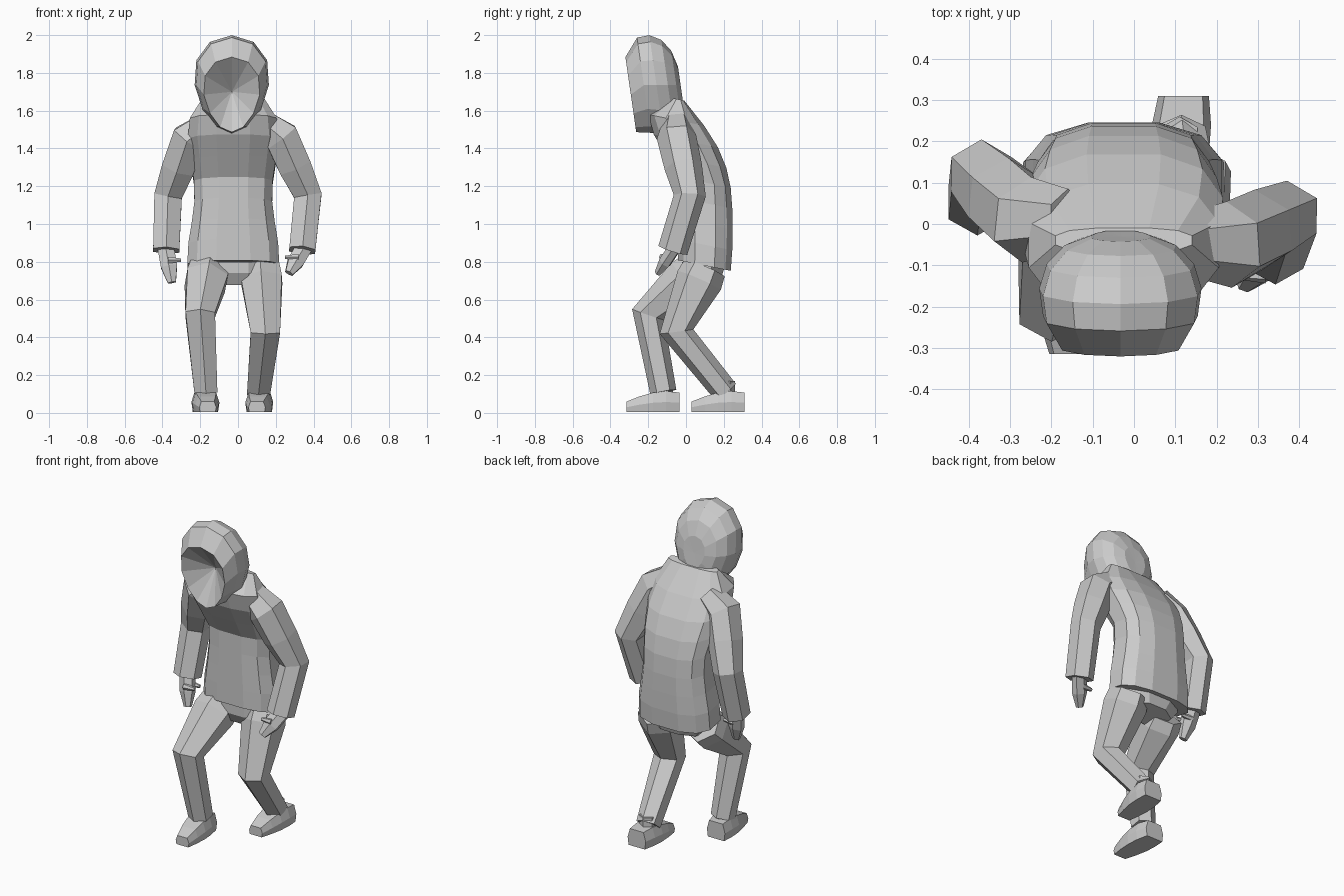
import bpy, bmesh
from math import sin, cos, pi, copysign
from mathutils import Vector

cube = bpy.data.objects.get("Cube")
if cube:
    bpy.data.objects.remove(cube)

COLOUR = (.6, .6, .6, 1)
grey = bpy.data.materials.new("plain grey")
grey.use_nodes = True
grey.diffuse_color = COLOUR
grey.node_tree.nodes["Principled BSDF"].inputs["Base Color"].default_value = COLOUR


def skin(name, rings):
    """Flat-shaded closed skin over rings that all have the same point count."""
    bm = bmesh.new()
    loops = [[bm.verts.new(point) for point in points] for points in rings]
    for near, far in zip(loops, loops[1:]):
        for i in range(len(near)):
            bm.faces.new((near[i - 1], near[i], far[i], far[i - 1]))
    bm.faces.new(loops[0])
    bm.faces.new(loops[-1])
    # Rings shrunk to a point become a clean tip
    bmesh.ops.remove_doubles(bm, verts=bm.verts, dist=.0001)
    bmesh.ops.recalc_face_normals(bm, faces=bm.faces)
    mesh = bpy.data.meshes.new(name)
    bm.to_mesh(mesh)
    bm.free()
    mesh.materials.append(grey)
    bpy.context.collection.objects.link(bpy.data.objects.new(name, mesh))


def ring(centre, side, depth, count, power=1):
    """Ellipse spanned by two half-axis vectors; a power under one squares it."""
    def squared(value):
        return copysign(abs(value) ** power, value)
    angles = [2 * pi * (i + .5) / count for i in range(count)]
    return [centre + side * squared(cos(a)) + depth * squared(sin(a)) for a in angles]


def limb(name, joints, radii, flat=1, count=6):
    """Tapered tube through the joints, mitred where it bends."""
    points = [Vector(joint) for joint in joints]
    steps = [(b - a).normalized() for a, b in zip(points, points[1:])]
    rings = []
    for i, (point, radius) in enumerate(zip(points, radii)):
        along = steps[max(i - 1, 0)] + steps[min(i, len(steps) - 1)]
        side = Vector((0, 1, 0)).cross(along).normalized()
        depth = side.cross(along).normalized()
        rings.append(ring(point, side * radius, depth * radius * flat, count))
    skin(name, rings)


def clamp(value):
    return min(max(value, 0), 1)


# Sweater: the back curls over, the chest juts out above the belly
def sweater_ring(z):
    back = .25 - .9 * abs(z - 1) ** 3
    chest = .12 * clamp((z - 1.22) / .2) + .25 * max(z - 1.4, 0)
    front = 2 * max(z - 1.58, 0) - .045 - chest
    width = min(.23 + .02 * cos(9 * (z - .8)), .17 + .6 * (1.66 - z))
    half = (back - front) / 2
    centre = Vector((-.025, front + half, z))
    return ring(centre, Vector((width, 0, 0)), Vector((0, half, -half / 5)),
                count=12, power=.75)


skin("sweater", [sweater_ring(.78 + .11 * i) for i in range(9)])


# Arms: sleeve, cuffed hand, thumb and finger
def arm(name, mirror, shoulder, elbow, wrist, reach):
    shoulder, elbow, wrist = Vector(shoulder), Vector(elbow), Vector(wrist)
    inward = Vector((-mirror, 0, 0))
    root = shoulder + inward * .1 + Vector((0, 0, .08))
    limb(name + "_sleeve",
         [root, shoulder, shoulder.lerp(elbow, .5), elbow, wrist],
         radii=[.075, .105, .1, .085, .08])
    tip = wrist + Vector(reach)
    palm = wrist.lerp(tip, .5)
    limb(name + "_hand", [wrist - (tip - wrist) * .2, palm, tip],
         radii=[.05, .05, .025], flat=.7)
    for part, forward in (("thumb", -.03), ("finger", .02)):
        base = wrist.lerp(tip, .3) + Vector((0, forward, 0))
        limb(name + "_" + part, [base, base + inward * .07], radii=[.02, .01])


arm("left", 1, shoulder=(.23, -.05, 1.46), elbow=(.37, .02, 1.15),
    wrist=(.34, -.07, .86), reach=(-.07, -.08, -.12))
arm("right", -1, shoulder=(-.26, .01, 1.45), elbow=(-.37, .12, 1.15),
    wrist=(-.38, .05, .86), reach=(.03, -.04, -.17))


# Shoes: narrow toe, rounded sole, top rising to the heel
def shoe(name, x, toe, turn):
    rings = []
    for i in range(5):
        width = .045 + .028 * sin(pi * i / 5)
        top = .06 + .055 * sin(pi * i / 6)
        centre = x + turn * (i - 2)
        profile = [(width * .9, .005), (width, top / 2), (width * .75, top)]
        outline = profile + [(-across, z) for across, z in reversed(profile)]
        rings.append([(centre + across, toe + .07 * i, z) for across, z in outline])
    skin(name, rings)


# Legs: trouser leg, bare ankle and shoe
def leg(name, hip, knee, ankle, toe, turn):
    limb(name + "_trouser_leg", [hip, Vector(hip).lerp(Vector(knee), .2), knee, ankle],
         radii=[.115, .125, .09, .07])
    ankle = Vector(ankle)
    rise = Vector((0, 0, .06))
    limb(name + "_ankle", [ankle - rise, ankle + rise], radii=[.05, .05])
    shoe(name + "_shoe", ankle.x, toe, turn)


leg("left", hip=(.12, .1, .77), knee=(.145, -.05, .43), ankle=(.11, .21, .11),
    toe=.03, turn=.005)
leg("right", hip=(-.16, .06, .75), knee=(-.2, -.2, .52), ankle=(-.17, -.12, .11),
    toe=-.315, turn=-.005)
limb("trouser_seat", [(-.02, .09, .8), (-.02, .09, .75), (-.02, .1, .69)],
     radii=[.2, .2, .15], flat=.6, count=8)


# Hood: an egg lying along y, open at the front, with a hollow for the face
def hood_ring(turn, height):
    size = sin(pi * turn)
    points = []
    for i in range(12):
        a = pi * i / 6
        lean = .038 * size * (1 - cos(a))
        points.append((-.033 + .197 * size * sin(a) * (1 + .2 * cos(a)),
                       -.205 - .175 * cos(pi * turn) + lean,
                       height + .265 * size * cos(a)))
    return points


face_hollow = [(-.033, -.17, 1.7)] * 12
skin("hood", [face_hollow, hood_ring(.27, height=1.685)]
     + [hood_ring(.4 + .12 * i, height=1.735) for i in range(6)])
